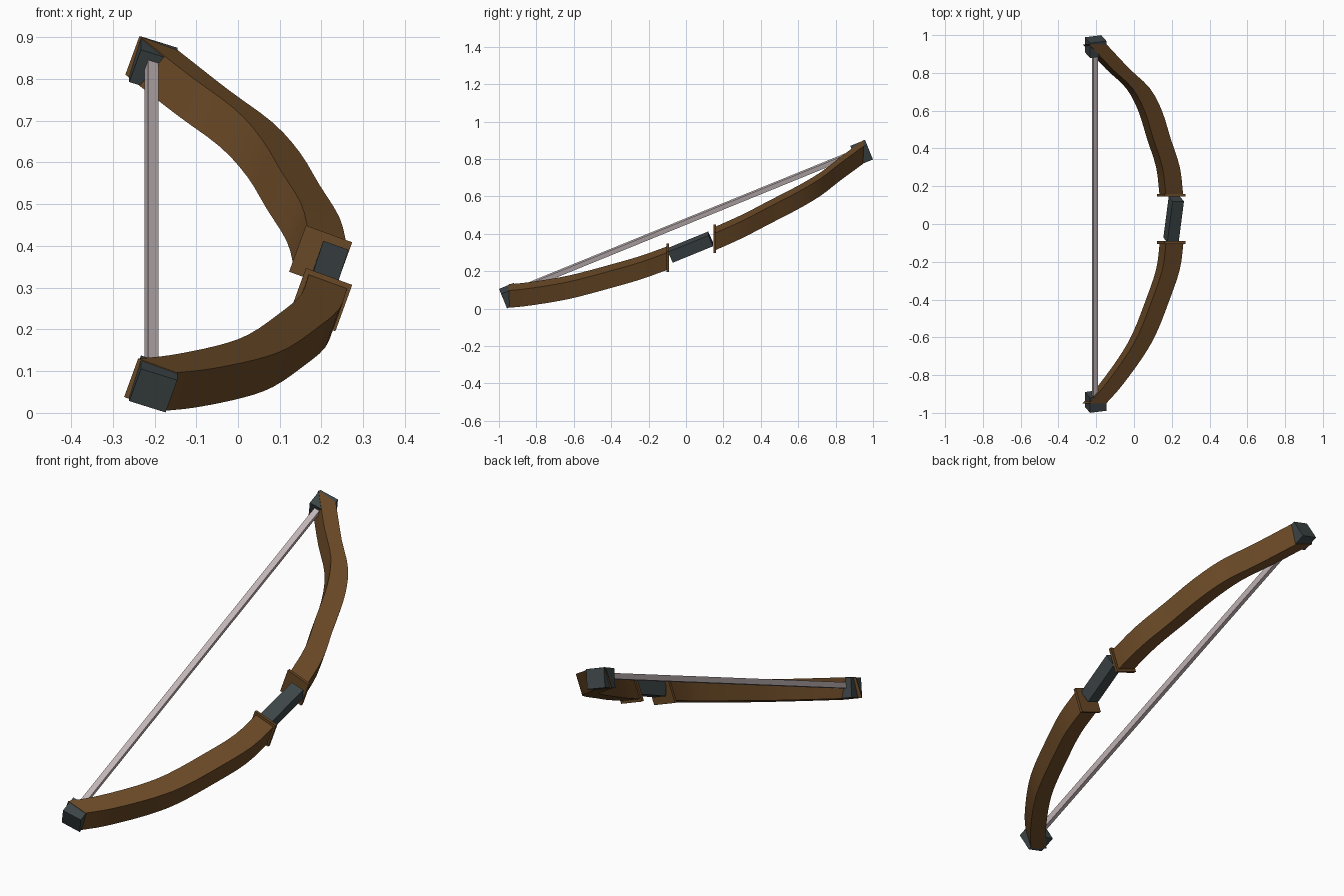
import bpy, bmesh, math
from mathutils import Vector, Matrix

if "Cube" in bpy.data.objects:
    bpy.data.objects.remove(bpy.data.objects["Cube"])


def material(name, rgb):
    m = bpy.data.materials.new(name)
    m.diffuse_color = (*rgb, 1)
    m.use_nodes = True
    m.node_tree.nodes["Principled BSDF"].inputs["Base Color"].default_value = m.diffuse_color
    return m


WOOD = material("brown wood", (0.141, 0.065, 0.019))
GREY = material("dark grey", (0.048, 0.061, 0.065))
CORD = material("pale cord", (0.56, 0.48, 0.49))

# Bow frame: u runs along the string, roll leans the bow plane over
U = Vector((0, 0.926, 0.377)).normalized()
ROLL = math.radians(20)
A = Vector((math.cos(ROLL), 0, -math.sin(ROLL)))   # section axes in the xz plane
B = Vector((math.sin(ROLL), 0, math.cos(ROLL)))


def on_bow(x, y):
    """Point in the leaning plane of the bow."""
    return Vector((x, y, 0.454 + 0.407 * y - 0.35 * (x + 0.21)))


def add(name, bm, mat):
    bmesh.ops.recalc_face_normals(bm, faces=bm.faces)
    me = bpy.data.meshes.new(name)
    bm.to_mesh(me)
    bm.free()
    me.materials.append(mat)
    ob = bpy.data.objects.new(name, me)
    bpy.context.collection.objects.link(ob)
    return ob


def box(name, centre, size, mat, axis):
    """Box whose local y follows axis, rolled with the bow."""
    y = axis.normalized()
    x = (A - y * A.dot(y)).normalized()
    rot = Matrix((x, y, x.cross(y))).transposed().to_4x4()
    bm = bmesh.new()
    bmesh.ops.create_cube(bm, size=1, matrix=Matrix.Translation(centre) @ rot @ Matrix.Diagonal((*size, 1)))
    return add(name, bm, mat)


def spline(pts, steps=3):
    """Smooth curve through 2D points (Catmull-Rom)."""
    p = [Vector(q) for q in pts]
    p = [2 * p[0] - p[1]] + p + [2 * p[-1] - p[-2]]
    out = []
    for i in range(1, len(p) - 2):
        a, b, c, d = p[i - 1:i + 3]
        for k in range(steps):
            t = k / steps
            out.append(0.5 * (2 * b + (c - a) * t + (2 * a - 5 * b + 4 * c - d) * t * t
                              + (3 * b - a - 3 * c + d) * t ** 3))
    return out + [p[-2]]


def limb(name, pts, half=0.049):
    """Square section swept along the curve, cut square to y."""
    bm = bmesh.new()
    rings = []
    for q in spline(pts):
        c = on_bow(q.x, q.y)
        rings.append([bm.verts.new(c + A * i * half + B * j * half)
                      for i, j in ((-1, -1), (1, -1), (1, 1), (-1, 1))])
    for r, s in zip(rings, rings[1:]):
        for i in range(4):
            bm.faces.new((r[i], r[(i + 1) % 4], s[(i + 1) % 4], s[i]))
    bm.faces.new(rings[0])
    bm.faces.new(rings[-1])
    ob = add(name, bm, WOOD)
    bpy.ops.object.select_all(action='DESELECT')
    ob.select_set(True)
    bpy.context.view_layer.objects.active = ob
    bpy.ops.object.shade_smooth_by_angle(angle=math.radians(40))


# Curved limbs, given as (x, y)
limb("upper_limb", [(0.198, 0.15), (0.18, 0.30), (0.132, 0.45), (0.085, 0.60),
                    (0.02, 0.72), (-0.085, 0.82), (-0.207, 0.95)])
limb("lower_limb", [(0.199, -0.10), (0.18, -0.24), (0.126, -0.40), (0.055, -0.58),
                    (-0.02, -0.71), (-0.13, -0.86), (-0.21, -0.95)])

# Square guards either side of the grip
for name, y in (("upper_guard", 0.153), ("lower_guard", -0.098)):
    box(name, on_bow(0.198, y), (0.118, 0.014, 0.118), WOOD, Vector((0, 1, 0)))

# Grip
box("grip", Vector((0.21, 0.024, 0.329)), (0.064, 0.235, 0.066), GREY, Vector((0.12, 0.92, 0.375)))

# Tip caps
for name, s in (("upper_tip_cap", 1), ("lower_tip_cap", -1)):
    box(name, on_bow(-0.203, s * 0.939), (0.092, 0.085, 0.088), GREY, U)

# String
box("string", on_bow(-0.207, 0) + Vector((0, 0, 0.013)), (0.026, 1.97, 0.026), CORD, U)
